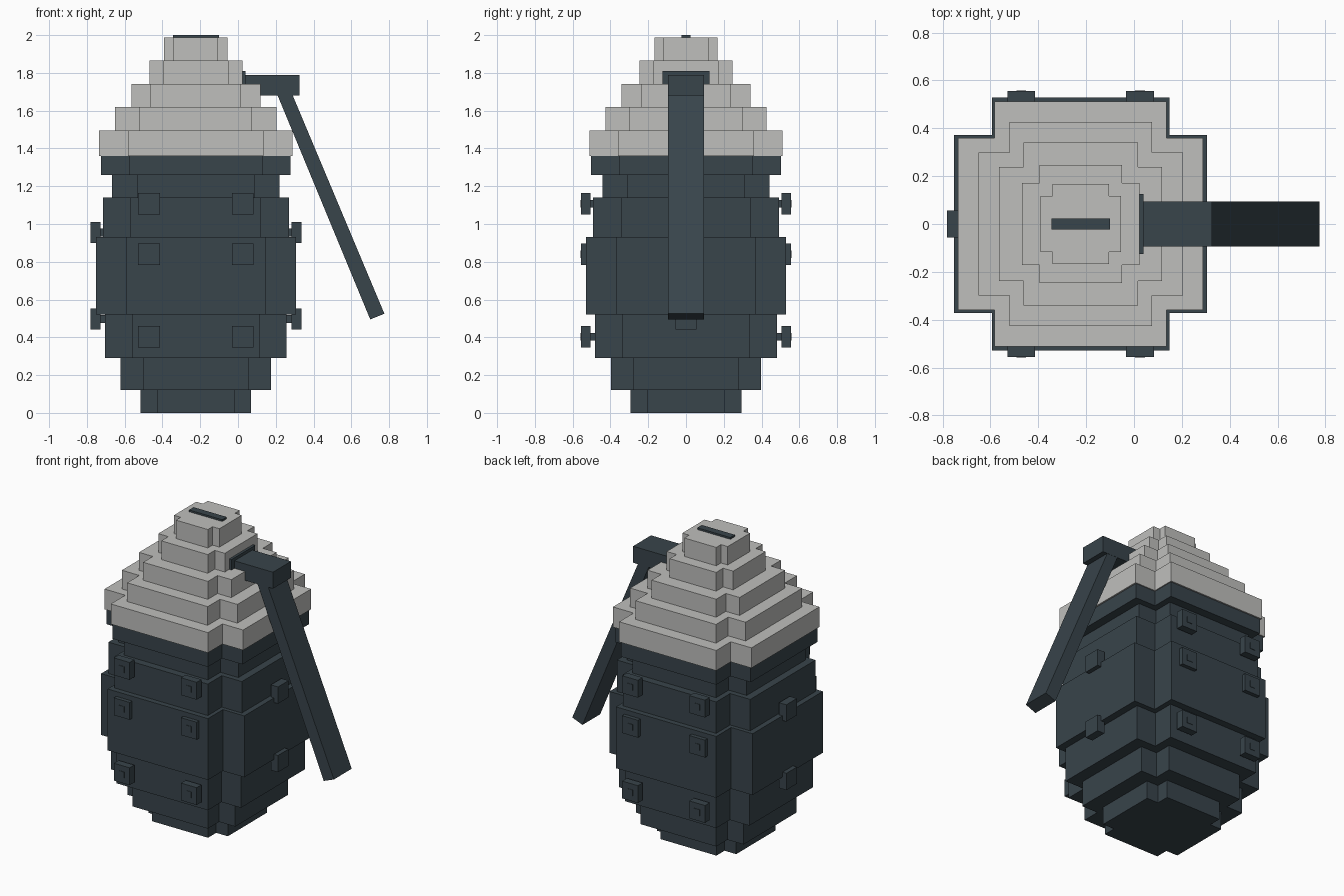
import bpy, bmesh

if "Cube" in bpy.data.objects:
    bpy.data.objects.remove(bpy.data.objects["Cube"])


def material(name, rgb):
    m = bpy.data.materials.new(name)
    m.diffuse_color = (*rgb, 1)
    m.use_nodes = True
    m.node_tree.nodes["Principled BSDF"].inputs["Base Color"].default_value = m.diffuse_color
    return m


DARK = material("dark slate", (0.040, 0.058, 0.070))
LIGHT = material("light grey", (0.52, 0.52, 0.505))
CX = -0.223  # axis of the body


def prism(bm, pts, axis, lo, hi):
    """Extrude a 2D outline along z (x, y points) or y (x, z points)."""
    def place(p, d):
        return (p[0], p[1], d) if axis == 'z' else (p[0], d, p[1])
    face = bm.faces.new([bm.verts.new(place(p, lo)) for p in pts])
    ext = bmesh.ops.extrude_face_region(bm, geom=[face])
    for v in ext["geom"]:
        if isinstance(v, bmesh.types.BMVert):
            v.co['xy'.index('y') + 1 if axis == 'z' else 1] = hi


def box(bm, x0, x1, y0, y1, z0, z1):
    prism(bm, [(x0, y0), (x1, y0), (x1, y1), (x0, y1)], 'z', z0, z1)


def finish(bm, name, mat):
    bmesh.ops.recalc_face_normals(bm, faces=bm.faces)
    me = bpy.data.meshes.new(name)
    bm.to_mesh(me)
    bm.free()
    me.materials.append(mat)
    ob = bpy.data.objects.new(name, me)
    bpy.context.collection.objects.link(ob)
    return ob


def tiers(name, levels, mat):
    """Stack of notched-corner slabs: (bottom, top, outer half, inner half)."""
    bm = bmesh.new()
    for z0, z1, a, b in levels:
        quarter = [(a, b), (b, b), (b, a)]
        pts = []
        for _ in range(4):
            pts += quarter
            quarter = [(-y, x) for x, y in quarter]
        prism(bm, [(CX + x, y) for x, y in pts], 'z', z0, z1)
    finish(bm, name, mat)


# Dark stepped body
tiers("body", [
    (0.00, 0.12, 0.293, 0.207), (0.12, 0.29, 0.398, 0.279),
    (0.29, 0.52, 0.481, 0.337), (0.52, 0.93, 0.529, 0.371),
    (0.93, 1.14, 0.493, 0.345), (1.14, 1.26, 0.443, 0.310),
    (1.26, 1.36, 0.502, 0.352)], DARK)

# Light stepped cap
tiers("cap", [
    (1.36, 1.495, 0.512, 0.359), (1.495, 1.62, 0.427, 0.298),
    (1.62, 1.74, 0.341, 0.239), (1.74, 1.865, 0.246, 0.172),
    (1.865, 1.988, 0.168, 0.118)], LIGHT)

# Bar on the top of the cap
bm = bmesh.new()
box(bm, -0.345, -0.10, -0.024, 0.024, 1.97, 2.0)
finish(bm, "top_bar", DARK)

# Lever: mounting plate, head and slanted arm
bm = bmesh.new()
box(bm, 0.015, 0.04, -0.125, 0.125, 1.70, 1.81)
finish(bm, "lever_plate", DARK)
bm = bmesh.new()
box(bm, 0.04, 0.325, -0.095, 0.095, 1.68, 1.79)
finish(bm, "lever_head", DARK)
bm = bmesh.new()
prism(bm, [(0.21, 1.68), (0.29, 1.68), (0.775, 0.525), (0.70, 0.495)],
      'y', -0.094, 0.094)
finish(bm, "lever_arm", DARK)

# Square studs on the front and back, each held by a small peg
bm = bmesh.new()
for s in (-1, 1):
    for x in (CX - 0.248, CX + 0.248):
        for z in (0.403, 0.84, 1.107):
            for r, near, far in ((0.058, 0.505, 0.555), (0.02, 0.43, 0.558)):
                y0, y1 = sorted((s * near, s * far))
                box(bm, x - r, x + r, y0, y1, z - r, z + r)
finish(bm, "face_studs", DARK)

# Square studs on the left and right sides
bm = bmesh.new()
for s in (-1, 1):
    for z in (0.497, 0.955):
        x0, x1 = sorted((CX + s * 0.505, CX + s * 0.558))
        box(bm, x0, x1, -0.056, 0.056, z - 0.056, z + 0.056)
        x0, x1 = sorted((CX + s * 0.45, CX + s * 0.556))
        box(bm, x0, x1, -0.02, 0.02, z - 0.02, z + 0.02)
finish(bm, "side_studs", DARK)
